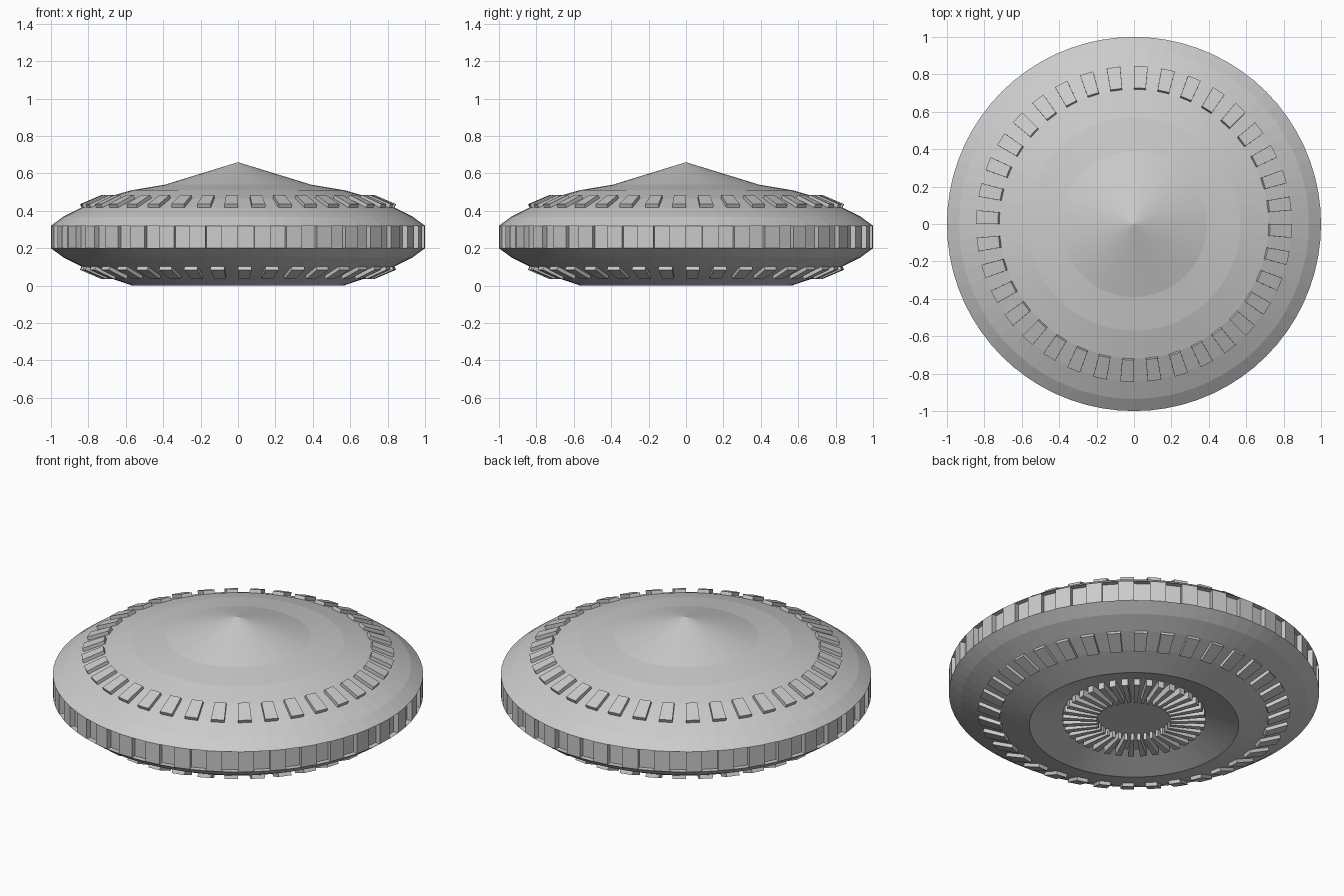
import bpy, bmesh
from math import cos, sin, tau

cube = bpy.data.objects.get("Cube")
if cube:
    bpy.data.objects.remove(cube, do_unlink=True)

SEGMENTS = 72

grey = bpy.data.materials.new("hull_grey")
grey.use_nodes = True
COLOUR = (0.6, 0.6, 0.6, 1)
grey.diffuse_color = COLOUR
grey.node_tree.nodes["Principled BSDF"].inputs["Base Color"].default_value = COLOUR


def lathe(name, profile, panel_row, parity, depth):
    """Revolve a (radius, height) profile; push every second face of one row along its normal."""
    bm = bmesh.new()
    rings = []
    for r, z in profile:
        if r == 0:
            rings.append([bm.verts.new((0, 0, z))] * SEGMENTS)
        else:
            rings.append([bm.verts.new((r * cos(tau * k / SEGMENTS), r * sin(tau * k / SEGMENTS), z))
                          for k in range(SEGMENTS)])
    panels = []
    for row, (a, b) in enumerate(zip(rings, rings[1:])):
        for k in range(SEGMENTS):
            n = (k + 1) % SEGMENTS
            corners = list(dict.fromkeys((a[k], b[k], b[n], a[n])))
            face = bm.faces.new(corners)
            if row == panel_row and k % 2 == parity:
                panels.append(face)
    bm.normal_update()
    raised = bmesh.ops.extrude_discrete_faces(bm, faces=panels)["faces"]
    bm.normal_update()
    for face in raised:
        bmesh.ops.translate(bm, verts=face.verts, vec=face.normal * depth)
    bm.normal_update()
    mesh = bpy.data.meshes.new(name)
    bm.to_mesh(mesh)
    bm.free()
    mesh.materials.append(grey)
    obj = bpy.data.objects.new(name, mesh)
    bpy.context.collection.objects.link(obj)
    return obj


# Domed top with a ring of raised plates
lathe("upper_hull", [(0, 0.66), (0.39, 0.54), (0.57, 0.51), (0.72, 0.467),
                     (0.837, 0.417), (0.935, 0.368), (1, 0.32)], 3, 1, 0.02)

# Upright rim with recessed windows
lathe("rim_band", [(1, 0.32), (1, 0.2)], 0, 0, -0.03)

# Lower shell with a matching ring of plates
lathe("lower_hull", [(1, 0.2), (0.935, 0.152), (0.837, 0.103), (0.72, 0.053), (0.565, 0)], 2, 0, 0.02)

# Dished underside with radial slats around a flat centre
lathe("underside_dish", [(0.565, 0), (0.385, 0.065), (0.2, 0.06), (0, 0.06)], 1, 0, 0.04)
